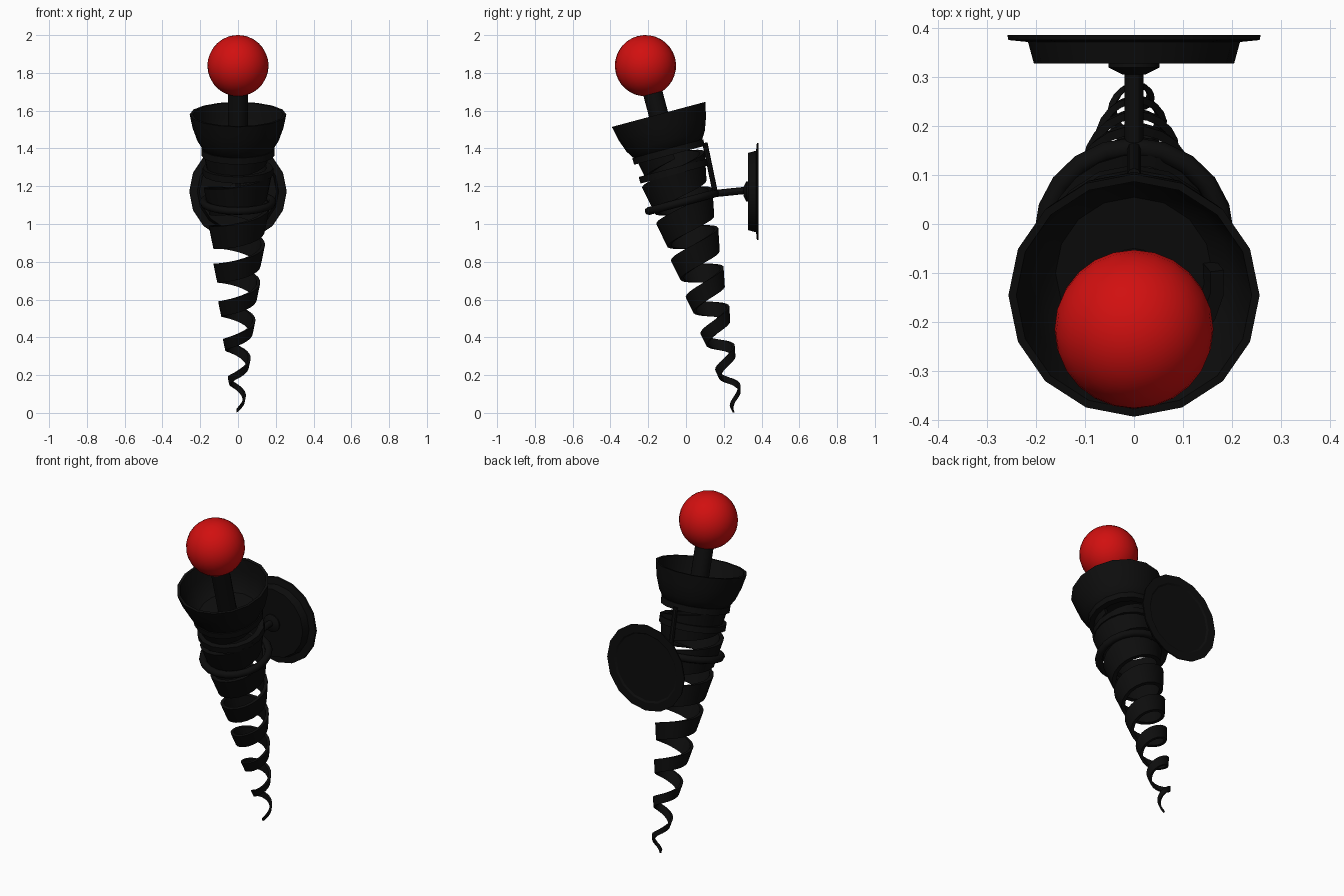
import bpy, bmesh, math
from mathutils import Matrix, Vector

cube = bpy.data.objects.get("Cube")
if cube:
    bpy.data.objects.remove(cube)


def material(name, colour):
    m = bpy.data.materials.new(name)
    m.use_nodes = True
    m.diffuse_color = colour
    m.node_tree.nodes["Principled BSDF"].inputs["Base Color"].default_value = colour
    return m


black = material("black iron", (0.004, 0.004, 0.004, 1))
red = material("red", (0.64, 0.005, 0.005, 1))

# The lamp leans forward about its foot; the wall plate faces the front
LEAN = Matrix.Translation((0, 0.278, 0)) @ Matrix.Rotation(math.radians(15), 4, 'X')
WALL = Matrix.Translation((0, 0.385, 1.172)) @ Matrix.Rotation(math.radians(90), 4, 'X')


def finish(name, bm, mat, matrix, angle=30):
    bmesh.ops.recalc_face_normals(bm, faces=bm.faces)
    bm.transform(matrix)
    mesh = bpy.data.meshes.new(name)
    bm.to_mesh(mesh)
    bm.free()
    ob = bpy.data.objects.new(name, mesh)
    bpy.context.collection.objects.link(ob)
    mesh.materials.append(mat)
    bpy.ops.object.select_all(action='DESELECT')
    ob.select_set(True)
    bpy.context.view_layer.objects.active = ob
    bpy.ops.object.shade_smooth_by_angle(angle=math.radians(angle))
    return ob


def bridge(bm, loops, closed):
    """Skin a row of vertex loops, optionally joining last to first."""
    pairs = list(zip(loops, loops[1:]))
    if closed:
        pairs.append((loops[-1], loops[0]))
    for a, b in pairs:
        for i in range(len(a)):
            j = (i + 1) % len(a)
            bm.faces.new((a[i], a[j], b[j], b[i]))


def lathe(name, profile, matrix, sides=16, ring=False, mat=black, angle=30):
    """Turn (radius, height) points; a ring is closed, otherwise ends are capped."""
    bm = bmesh.new()
    loops = []
    for r, h in profile:
        turn = [2 * math.pi * i / sides for i in range(sides)]
        loops.append([bm.verts.new((r * math.cos(t), r * math.sin(t), h)) for t in turn])
    bridge(bm, loops, ring)
    if not ring:
        bm.faces.new(loops[0])
        bm.faces.new(loops[-1])
    return finish(name, bm, mat, matrix, angle)


def rod(name, a, b, r, sides=12):
    a, b = Vector(a), Vector(b)
    turn = (b - a).to_track_quat('Z', 'Y').to_matrix().to_4x4()
    lathe(name, [(r, 0), (r, (b - a).length)], Matrix.Translation(a) @ turn, sides)


# Corkscrew ribbon, widening and growing taller upward
bm = bmesh.new()
loops = []
STEPS, TOP, PITCH = 150, 1.46, 0.197
for k in range(STEPS + 1):
    s = 0.02 + (TOP - 0.02) * k / STEPS
    t = 2 * math.pi * (s - 0.175) / PITCH + math.pi
    r = min(0.03 + 0.118 * s, 0.17)
    half = min(0.01 + 0.055 * s, 0.075)
    thick = 0.01 + 0.012 * s
    section = [(r - 0.2 * half, -half), (r + 0.2 * half, half),
               (r + 0.2 * half - thick, half), (r - 0.2 * half - thick, -half)]
    loops.append([bm.verts.new((q * math.cos(t), q * math.sin(t), s + h)) for q, h in section])
bridge(bm, loops, False)
bm.faces.new(loops[0])
bm.faces.new(loops[-1])
finish("corkscrew_ribbon", bm, black, LEAN)

# Hollow cup with a thin rim
lathe("cup", [(0.16, 1.43), (0.19, 1.45), (0.215, 1.49), (0.24, 1.56), (0.256, 1.636),
              (0.24, 1.636), (0.222, 1.56), (0.195, 1.49), (0.16, 1.46)], LEAN)

# Flat hoops around the ribbon
for name, s, r in (("upper_hoop", 1.43, 0.194), ("lower_hoop", 1.325, 0.187)):
    lathe(name, [(r, s - 0.018), (r, s + 0.018), (r - 0.035, s + 0.018),
                 (r - 0.035, s - 0.018)], LEAN, ring=True)

# Round holding ring of the bracket
circle = [2 * math.pi * i / 8 for i in range(8)]
lathe("holding_ring", [(0.183 + 0.021 * math.cos(c), 1.155 + 0.021 * math.sin(c))
                       for c in circle], LEAN, sides=20, ring=True, angle=50)

# Stem and ball
lathe("stem", [(0.052, 1.44), (0.052, 1.8)], LEAN)
bm = bmesh.new()
bmesh.ops.create_uvsphere(bm, u_segments=24, v_segments=16, radius=0.162)
finish("ball", bm, red, LEAN @ Matrix.Translation((0, 0, 1.903)), 60)

# Bracket arm and back strut
rod("bracket_arm", (0, 0.14, 1.16), (0, 0.335, 1.18), 0.019)
rod("back_strut", (0, 0.155, 1.165), (0, 0.1, 1.43), 0.014, 8)

# Round wall plate with flange, shallow recess behind and a boss in front
lathe("wall_plate", [(0.2, 0.006), (0.21, 0), (0.258, 0), (0.256, 0.01), (0.216, 0.014),
                     (0.204, 0.058)], WALL)
lathe("plate_boss", [(0.052, 0.055), (0.052, 0.066), (0.024, 0.08)], WALL)
